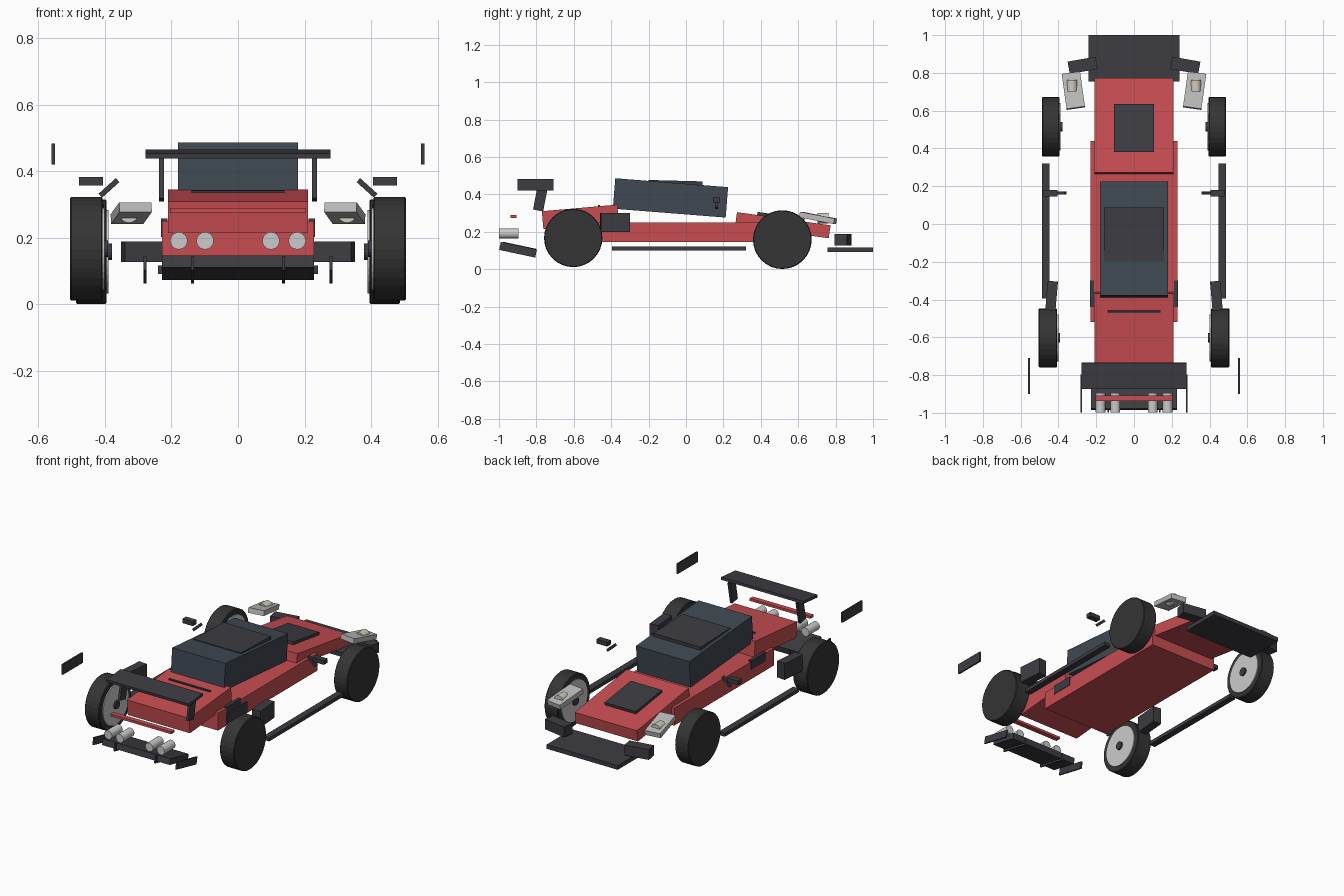
import bpy, bmesh
from math import radians
from mathutils import Matrix, Euler

if "Cube" in bpy.data.objects:
    bpy.data.objects.remove(bpy.data.objects["Cube"])


def material(name, rgb):
    m = bpy.data.materials.new(name)
    m.diffuse_color = (*rgb, 1)
    m.use_nodes = True
    m.node_tree.nodes["Principled BSDF"].inputs["Base Color"].default_value = m.diffuse_color
    return m


RED = material("red_paint", (0.58, 0.075, 0.085))
DARK = material("dark_trim", (0.045, 0.045, 0.055))
GLASS = material("tinted_glass", (0.05, 0.065, 0.085))
TYRE = material("rubber", (0.035, 0.035, 0.035))
METAL = material("light_metal", (0.62, 0.62, 0.64))
HOUSING = material("lamp_grey", (0.5, 0.5, 0.5))
LAMP = material("warm_lamp", (0.65, 0.6, 0.52))


def finish(name, bm, loc, rot, mat):
    mesh = bpy.data.meshes.new(name)
    bm.to_mesh(mesh)
    bm.free()
    ob = bpy.data.objects.new(name, mesh)
    ob.location = loc
    ob.rotation_euler = [radians(a) for a in rot]
    mesh.materials.append(mat)
    bpy.context.collection.objects.link(ob)
    return ob


def box(name, loc, size, mat, rot=(0, 0, 0)):
    bm = bmesh.new()
    bmesh.ops.create_cube(bm, size=1, matrix=Matrix.Diagonal((*size, 1)))
    return finish(name, bm, loc, rot, mat)


def cyl(name, loc, r, depth, mat, axis="X", sides=32, bevel=0):
    bm = bmesh.new()
    turn = Matrix.Rotation(radians(90), 4, "Y" if axis == "X" else "X")
    bmesh.ops.create_cone(bm, cap_ends=True, segments=sides, radius1=r,
                          radius2=r, depth=depth, matrix=turn)
    if bevel:
        rims = [e for e in bm.edges if any(len(f.verts) > 4 for f in e.link_faces)]
        bmesh.ops.bevel(bm, geom=rims, offset=bevel, segments=1, affect="EDGES")
    return finish(name, bm, loc, (0, 0, 0), mat)


# Main body, decks and cabin
box("body", (0, -0.04, 0.197), (0.458, 0.96, 0.106), RED)
box("engine_deck", (0, -0.565, 0.28), (0.42, 0.405, 0.095), RED, (5, 0, 0))
box("nose_deck", (0, 0.518, 0.235), (0.42, 0.505, 0.07), RED, (-8, 0, 0))
box("cabin", (0, -0.083, 0.381), (0.36, 0.605, 0.163), GLASS, (-4.5, 0, 0))
box("roof_panel", (0, -0.056, 0.463), (0.32, 0.288, 0.02), DARK, (-1.5, 0, 0))
box("nose_panel", (0, 0.507, 0.276), (0.21, 0.255, 0.025), DARK, (-8, 0, 0))
box("deck_slot", (0, -0.465, 0.335), (0.28, 0.012, 0.016), DARK, (5, 0, 0))

# Splitter, wing, tail bar and diffuser
box("splitter", (0, 0.878, 0.104), (0.48, 0.245, 0.026), DARK)
box("wing", (0, -0.803, 0.452), (0.555, 0.138, 0.016), DARK, (5, 0, 0))
box("tail_bar", (0, -0.922, 0.282), (0.41, 0.03, 0.015), RED)
box("diffuser", (0, -0.893, 0.11), (0.456, 0.18, 0.036), DARK, (-12, 0, 0))

# Paired parts on both sides
for s, side in ((-1, "left"), (1, "right")):
    # Wheels with inward-facing rims
    for axle, x, y, z, r, w in (("front", 0.441, 0.515, 0.158, 0.157, 0.092),
                                ("rear", 0.456, -0.603, 0.167, 0.156, 0.098)):
        tag = f"{axle}_{side}"
        cyl(f"tyre_{tag}", (s * x, y, z), r, w, TYRE, bevel=0.004)
        inner = x - w / 2
        cyl(f"rim_{tag}", (s * (inner + 0.01), y, z), r * 0.8, 0.032, METAL)
        cyl(f"hub_{tag}", (s * (inner + 0.005), y, z), 0.025, 0.042, DARK, sides=16)

    box(f"side_rail_{side}", (s * 0.467, -0.037, 0.11), (0.04, 0.715, 0.022), DARK)
    box(f"intake_{side}", (s * 0.436, -0.38, 0.25), (0.054, 0.155, 0.1), DARK, (0, 0, s * 5))
    box(f"side_vent_{side}", (s * 0.222, -0.37, 0.23), (0.02, 0.14, 0.055), DARK)

    # Mirror head and slanted arm
    box(f"mirror_{side}", (s * 0.442, 0.163, 0.37), (0.072, 0.035, 0.026), DARK)
    box(f"mirror_arm_{side}", (s * 0.388, 0.163, 0.35), (0.07, 0.016, 0.016), DARK, (0, s * 42, 0))

    # Wing struts and end plates
    box(f"wing_strut_{side}", (s * 0.23, -0.778, 0.38), (0.015, 0.055, 0.135), DARK, (-11, 0, 0))
    box(f"end_plate_{side}", (s * 0.556, -0.805, 0.452), (0.01, 0.192, 0.062), DARK)

    # Front lamps and corner boxes
    box(f"lamp_housing_{side}", (s * 0.321, 0.706, 0.274), (0.098, 0.19, 0.03), HOUSING, (-11, 0, -s * 8))
    cyl(f"lamp_{side}", (s * 0.328, 0.732, 0.273), 0.028, 0.06, LAMP, "Y", 24)
    box(f"corner_box_{side}", (s * 0.272, 0.84, 0.158), (0.15, 0.066, 0.062), DARK, (0, 0, -s * 10))

    # Exhaust pipes and diffuser fins
    for i, x in enumerate((0.099, 0.178)):
        cyl(f"exhaust_{side}_{i}", (s * x, -0.947, 0.191), 0.026, 0.104, METAL, "Y", 24)
    for i, x in enumerate((0.137, 0.28)):
        box(f"diffuser_fin_{side}_{i}", (s * x, -0.898, 0.104), (0.009, 0.197, 0.044), DARK, (-12, 0, 0))
